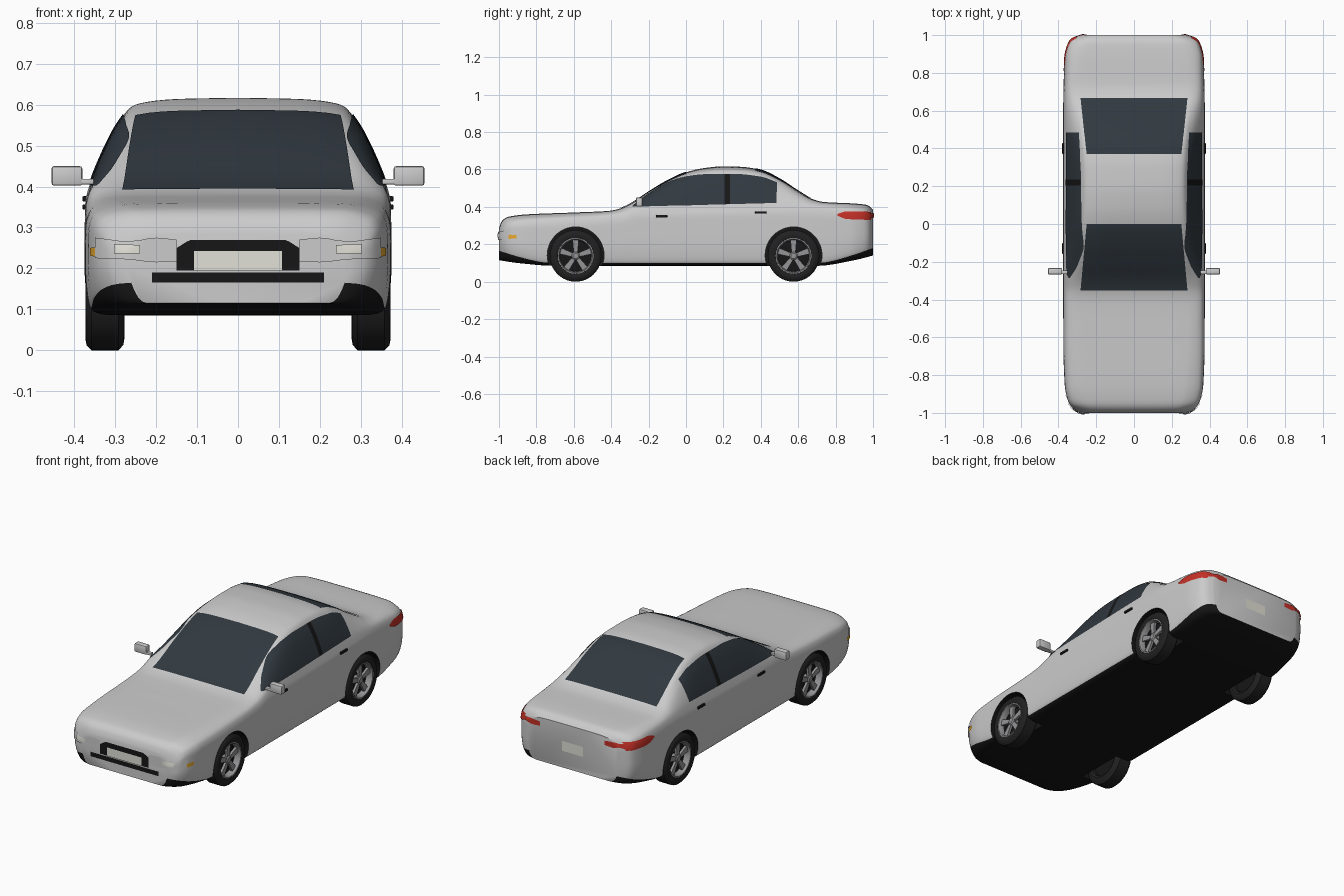
import bpy, bmesh, math
from mathutils import Vector, Matrix
from mathutils.bvhtree import BVHTree

if "Cube" in bpy.data.objects:
    bpy.data.objects.remove(bpy.data.objects["Cube"])


def mat(name, r, g, b):
    m = bpy.data.materials.new(name)
    m.diffuse_color = (r, g, b, 1)
    m.use_nodes = True
    m.node_tree.nodes["Principled BSDF"].inputs["Base Color"].default_value = m.diffuse_color
    return m


PAINT = mat("paint", .72, .72, .72)
BLACK = mat("black_trim", .008, .008, .008)
TYRE = mat("tyre_rubber", .015, .015, .015)
GLASS = mat("dark_glass", .03, .04, .05)
METAL = mat("rim_metal", .3, .3, .31)
LAMP = mat("lamp_clear", .85, .86, .88)
CREAM = mat("plate_cream", .75, .75, .68)
RED = mat("tail_red", .55, .03, .02)
AMBER = mat("amber", .8, .4, .03)


def finish(name, bm, *mats, angle=35):
    me = bpy.data.meshes.new(name)
    bm.to_mesh(me)
    for m in mats:
        me.materials.append(m)
    ob = bpy.data.objects.new(name, me)
    bpy.context.collection.objects.link(ob)
    smooth(ob, angle)
    return ob


def smooth(ob, angle):
    bpy.ops.object.select_all(action='DESELECT')
    ob.select_set(True)
    bpy.context.view_layer.objects.active = ob
    bpy.ops.object.shade_smooth_by_angle(angle=math.radians(angle))


def curve(pts, t):
    """Monotone cubic through (t, value) points."""
    t = min(max(t, pts[0][0]), pts[-1][0])
    n = len(pts)
    i = next(k for k in range(n - 1) if t <= pts[k + 1][0])
    d = lambda k: (pts[k + 1][1] - pts[k][1]) / (pts[k + 1][0] - pts[k][0])

    def slope(k):
        if k == 0 or k == n - 1:
            return d(min(k, n - 2))
        a, b = d(k - 1), d(k)
        return 2 * a * b / (a + b) if a * b > 0 else 0
    h = pts[i + 1][0] - pts[i][0]
    s = (t - pts[i][0]) / h
    return (pts[i][1] * (1 + 2 * s) * (1 - s) ** 2 + slope(i) * h * s * (1 - s) ** 2
            + pts[i + 1][1] * s * s * (3 - 2 * s) + slope(i + 1) * h * s * s * (s - 1))


# Body outlines along the length
TOP = [(-1, .285), (-.985, .325), (-.95, .347), (-.85, .36), (-.6, .37), (-.42, .378), (-.36, .389),
       (-.3, .415), (-.2, .48), (-.1, .54), (0, .585), (.1, .608), (.2, .617), (.3, .614), (.4, .597),
       (.5, .55), (.6, .485), (.68, .44), (.74, .426), (.9, .418), (.97, .41), (1, .385)]
BELT = [(-1, .25), (-.95, .315), (-.85, .33), (-.5, .348), (-.36, .362), (-.25, .392), (.2, .405),
        (.55, .41), (.75, .397), (.95, .38), (1, .35)]
WIDTH = [(-1, .27), (-.99, .305), (-.97, .33), (-.93, .352), (-.85, .367), (-.6, .375), (.6, .375),
         (.88, .367), (.95, .35), (.98, .33), (1, .28)]
BOTTOM = [(-1, .115), (-.9, .1), (-.7, .085), (.7, .085), (.9, .115), (1, .14)]
SKIRT = [(-1, .05), (-.72, .015), (.7, .015), (1, .04)]
ROOF_W = [(-1, .78), (-.4, .83), (-.1, .77), (.2, .735), (.45, .76), (.75, .84), (1, .78)]
SUB = 5


def section(y):
    w, zb, belt, top = (curve(c, y) for c in (WIDTH, BOTTOM, BELT, TOP))
    zs, rw, h = zb + curve(SKIRT, y), curve(ROOF_W, y) * w, top - belt
    p = [(0, zb), (.82 * w, zb), (.965 * w, zs), (w, zs + .4 * (belt - zs)), (.997 * w, zs + .8 * (belt - zs)),
         (.962 * w, belt), (rw + .015, belt + .72 * h), (rw - .025, belt + .92 * h),
         (.55 * rw, belt + .985 * h), (0, top)]
    xs, zz = ([(i, q[k]) for i, q in enumerate(p)] for k in (0, 1))
    n = (len(p) - 1) * SUB
    half = [(curve(xs, i / SUB), curve(zz, i / SUB)) for i in range(n + 1)]
    return half + [(-x, z) for x, z in half[-2:0:-1]]


# Body shell: loft of cross-sections, denser at the rounded ends
bm = bmesh.new()
ys = [-1, -.996, -.99, -.98, -.965] + [-.95 + .02 * i for i in range(96)] + [.965, .98, .99, .996, 1]
rings = [[bm.verts.new((x, y, z)) for x, z in section(y)] for y in ys]
n = len(rings[0])
for a, b in zip(rings, rings[1:]):
    for i in range(n):
        f = bm.faces.new((a[i], a[(i + 1) % n], b[(i + 1) % n], b[i]))
        f.material_index = int(min(i, n - 1 - i) < 2 * SUB)
for r in (rings[0], rings[-1]):
    bm.faces.new(r)
bmesh.ops.recalc_face_normals(bm, faces=bm.faces)
skin = BVHTree.FromBMesh(bm)
body = finish("car_body", bm, PAINT, BLACK)

# Wheel arches cut from the body
AXLES = {"front": -.59, "rear": .575}
WZ = .138
bm = bmesh.new()
for y in AXLES.values():
    for s in (-1, 1):
        bmesh.ops.create_cone(bm, cap_ends=True, segments=48, radius1=.152, radius2=.152, depth=.2,
                              matrix=Matrix.Translation((s * .355, y, WZ + .003)) @ Matrix.Rotation(math.pi / 2, 4, 'Y'))
cutter = finish("arch_cutter", bm, BLACK)
cutter.hide_render = True
mod = body.modifiers.new("arches", 'BOOLEAN')
mod.operation, mod.object, mod.solver, mod.material_mode = 'DIFFERENCE', cutter, 'EXACT', 'TRANSFER'
bpy.context.view_layer.objects.active = body
bpy.ops.object.modifier_apply(modifier=mod.name)
bpy.data.objects.remove(cutter)
smooth(body, 35)


def panel(name, axis, side, cols, m, off=.003, nu=6, nv=6):
    """Patch projected on the body; cols are (u, v_low, v_high) along the patch."""
    lo, hi = [(c[0], c[1]) for c in cols], [(c[0], c[2]) for c in cols]
    if cols[0][0] > cols[-1][0]:
        lo, hi = lo[::-1], hi[::-1]
    bm = bmesh.new()
    grid = []
    for (a, b) in zip(lo, lo[1:]):
        grid += [a[0] + (b[0] - a[0]) * k / nu for k in range(nu)]
    grid.append(lo[-1][0])
    rows = []
    for u in grid:
        row = []
        for k in range(nv + 1):
            v = curve(lo, u) + (curve(hi, u) - curve(lo, u)) * k / nv
            o = Vector({'x': (side * 2, u, v), 'y': (u, side * 2, v), 'z': (v, u, side * 2)}[axis])
            d = -Vector({'x': (side, 0, 0), 'y': (0, side, 0), 'z': (0, 0, side)}[axis])
            hit, nrm = skin.ray_cast(o, d)[:2]
            if hit is None:
                hit, nrm = skin.find_nearest(o + d * 1.2)[:2]
            row.append(bm.verts.new(hit + nrm * off))
        rows.append(row)
    flip = side * (-1 if axis != 'x' else 1)
    for a, b in zip(rows, rows[1:]):
        for i in range(nv):
            q = (a[i], b[i], b[i + 1], a[i + 1])
            bm.faces.new(q if flip > 0 else q[::-1])
    return finish(name, bm, m, angle=60)


# Windscreen and rear window
panel("windscreen", 'z', 1, [(-.35, -.283, .283), (0, -.25, .25)], GLASS, nu=24, nv=16)
panel("rear_window", 'z', 1, [(.37, -.25, .25), (.665, -.283, .283)], GLASS, nu=24, nv=16)

# Front: grille, intake, plate; rear plate
panel("grille", 'y', -1, [(-.15, .195, .25), (-.11, .195, .27), (.11, .195, .27), (.15, .195, .25)], BLACK)
panel("lower_intake", 'y', -1, [(-.21, .165, .19), (.21, .165, .19)], BLACK, nu=12)
panel("front_plate", 'y', -1, [(-.107, .195, .243), (.107, .195, .243)], CREAM, off=.006)
panel("rear_plate", 'y', 1, [(-.065, .235, .29), (.065, .235, .29)], CREAM, off=.004)


def box(name, loc, size, m, bevel):
    bm = bmesh.new()
    bmesh.ops.create_cube(bm, size=1, matrix=Matrix.Translation(loc) @ Matrix.Diagonal((*size, 1)))
    bmesh.ops.bevel(bm, geom=bm.edges[:], offset=bevel, segments=2, affect='EDGES', profile=.5)
    return finish(name, bm, *([m] if m else []))


for s, tag in ((-1, "left"), (1, "right")):
    # Side glass with centre pillar
    panel(tag + "_side_window", 'x', s,
          [(-.285, .4, .405), (-.2, .402, .468), (-.1, .405, .528), (0, .407, .561), (.1, .41, .573),
           (.25, .414, .575), (.4, .418, .56), (.485, .42, .53)], GLASS, nv=10)
    panel(tag + "_pillar", 'x', s, [(.205, .413, .574), (.235, .414, .574)], BLACK, off=.004)
    # Lamps
    fr = lambda cols: [(s * u, a, b) for u, a, b in cols]
    panel(tag + "_headlight", 'y', -1, fr([(.15, .217, .27), (.2, .215, .275), (.27, .222, .265),
                                           (.345, .225, .275)]), LAMP, off=.005)
    panel(tag + "_headlight_bulb", 'y', -1, fr([(.24, .236, .257), (.3, .236, .257)]), CREAM, off=.009)
    panel(tag + "_indicator", 'x', s, [(-.965, .227, .252), (-.905, .232, .25)], AMBER, off=.004)
    panel(tag + "_tail_light", 'y', 1, fr([(.2, .338, .362), (.25, .335, .366), (.285, .343, .362),
                                           (.34, .33, .375)]), RED, off=.005)
    panel(tag + "_tail_light_side", 'x', s, [(.81, .352, .362), (.86, .335, .375), (.985, .33, .372)], RED, off=.004)
    # Mirrors and door handles
    box(tag + "_mirror", (s * .418, -.25, .426), (.075, .034, .048), None, .006)
    box(tag + "_mirror_arm", (s * .372, -.255, .412), (.04, .02, .014), None, .003)
    for door, y, z in (("front", -.13, .35), ("rear", .4, .37)):
        box(f"{tag}_{door}_door_handle", (s * .374, y, z), (.012, .06, .013), BLACK, .003)


def lathe(name, prof, s, y, m):
    """Spin (x, radius) points round the wheel axle."""
    bm = bmesh.new()
    vs = [bm.verts.new((s * x, y, WZ + r)) for x, r in prof]
    es = [bm.edges.new(e) for e in zip(vs, vs[1:])]
    bmesh.ops.spin(bm, geom=vs + es, cent=(0, y, WZ), axis=(1, 0, 0), angle=2 * math.pi, steps=40, use_merge=True)
    bmesh.ops.remove_doubles(bm, verts=bm.verts, dist=1e-5)
    bmesh.ops.recalc_face_normals(bm, faces=bm.faces)
    return finish(name, bm, m)


# Wheels: tyre, rim, five spokes, hub
for end, y in AXLES.items():
    for s, tag in ((-1, "left"), (1, "right")):
        w = f"{end}_{tag}_"
        lathe(w + "tyre", [(.32, .088), (.284, .092), (.277, .105), (.28, .125), (.292, .138), (.358, .138),
                           (.37, .126), (.373, .11), (.369, .096), (.35, .09), (.32, .088)], s, y, TYRE)
        lathe(w + "rim", [(.35, .094), (.368, .096), (.368, .09), (.358, .085), (.335, .083)], s, y, METAL)
        lathe(w + "rim_back", [(.3, 0), (.3, .088), (.325, .088), (.325, 0)], s, y, BLACK)
        lathe(w + "hub", [(.322, .022), (.355, .022), (.36, .015), (.36, 0)], s, y, METAL)
        bm = bmesh.new()
        for k in range(5):
            q = bmesh.ops.create_cube(bm, size=1)["verts"]
            rot = Matrix.Rotation(k * math.tau / 5, 4, 'X')
            for v in q:
                out = v.co.z > 0
                p = Vector((s * (.348 + v.co.x * .014), v.co.y * (.034 if out else .02), .087 if out else .012))
                v.co = rot @ p + Vector((0, y, WZ))
        bmesh.ops.recalc_face_normals(bm, faces=bm.faces)
        finish(w + "spokes", bm, METAL)
